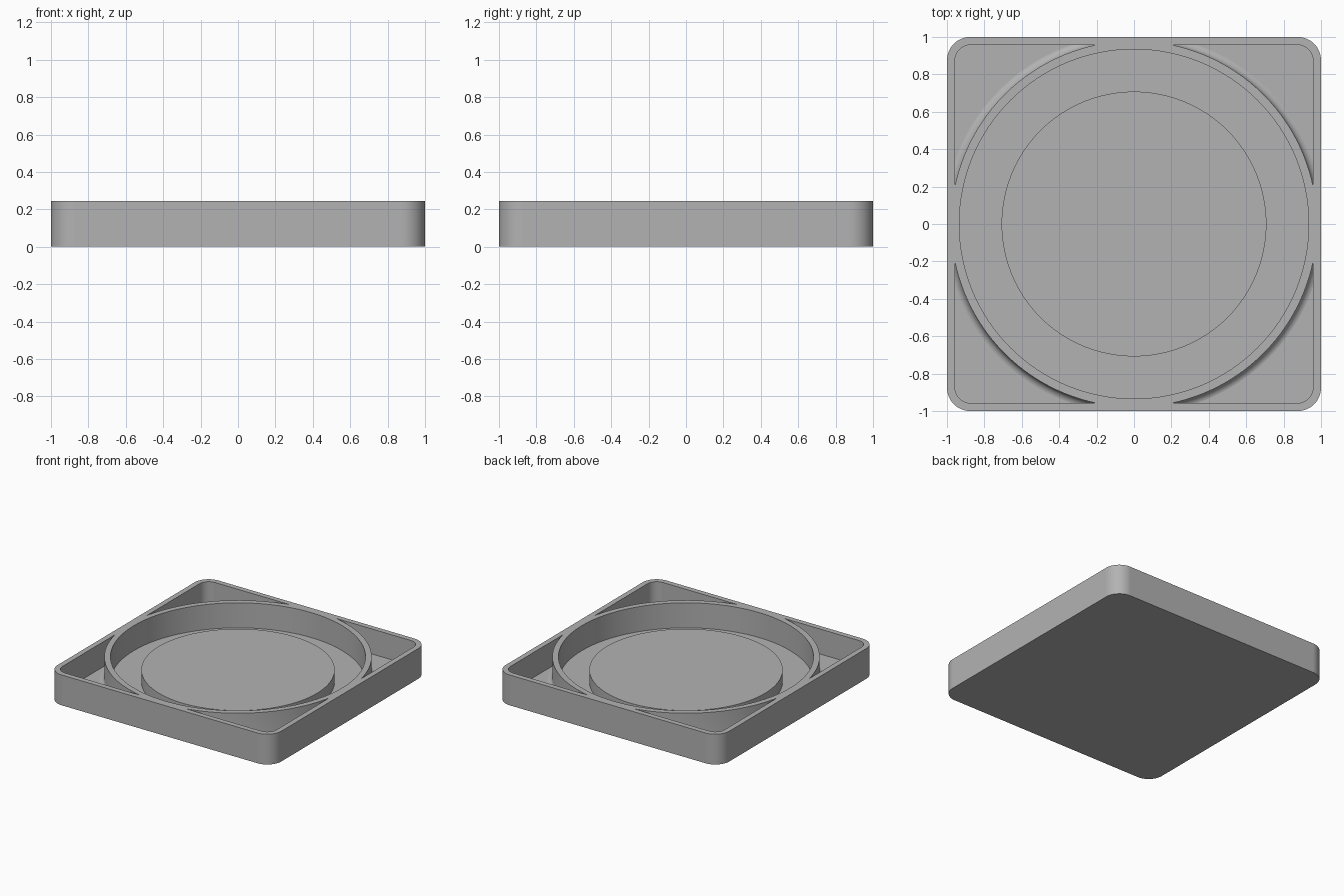
import bpy, bmesh, math

cube = bpy.data.objects.get("Cube")
if cube:
    bpy.data.objects.remove(cube, do_unlink=True)

HEIGHT, FLOOR, WALL = 0.245, 0.043, 0.043
CORNER = 0.125                        # outer corner radius
RING_OUT, RING_IN = 0.979, 0.934      # round wall
ISLAND_R, ISLAND_TOP = 0.708, 0.14    # raised centre
FILLET, ABOVE = 0.043, 0.5

gray = bpy.data.materials.new("plain gray")
gray.use_nodes = True
color = (0.45, 0.45, 0.45, 1)
gray.diffuse_color = color
gray.node_tree.nodes["Principled BSDF"].inputs["Base Color"].default_value = color


def finish(name, bm):
    bmesh.ops.recalc_face_normals(bm, faces=bm.faces)
    mesh = bpy.data.meshes.new(name)
    bm.to_mesh(mesh)
    bm.free()
    mesh.materials.append(gray)
    obj = bpy.data.objects.new(name, mesh)
    bpy.context.collection.objects.link(obj)
    return obj


def rounded_slab(name, half, radius, z0, z1, steps=16):
    """Square slab with rounded vertical corners."""
    bm = bmesh.new()
    ring = []
    for q in range(4):
        mid = math.radians(45 + 90 * q)
        cx = math.copysign(half - radius, math.cos(mid))
        cy = math.copysign(half - radius, math.sin(mid))
        for i in range(steps + 1):
            a = math.radians(90) * (q + i / steps)
            ring.append(bm.verts.new((cx + radius * math.cos(a), cy + radius * math.sin(a), z0)))
    face = bm.faces.new(ring)
    top = bmesh.ops.extrude_face_region(bm, geom=[face])
    verts = [g for g in top["geom"] if isinstance(g, bmesh.types.BMVert)]
    bmesh.ops.translate(bm, verts=verts, vec=(0, 0, z1 - z0))
    return finish(name, bm)


def lathe(name, profile, sides=128):
    """Spin an (r, z) profile that starts and ends off the axis into a capped solid."""
    bm = bmesh.new()
    rings = []
    for r, z in profile:
        angles = [2 * math.pi * i / sides for i in range(sides)]
        rings.append([bm.verts.new((r * math.cos(a), r * math.sin(a), z)) for a in angles])
    for low, high in zip(rings, rings[1:]):
        for i in range(sides):
            j = (i + 1) % sides
            bm.faces.new((low[i], low[j], high[j], high[i]))
    bm.faces.new(rings[0])
    bm.faces.new(rings[-1])
    return finish(name, bm)


def subtract(target, cutter):
    mod = target.modifiers.new("cut", "BOOLEAN")
    mod.operation, mod.solver, mod.object = "DIFFERENCE", "EXACT", cutter
    bpy.ops.object.select_all(action="DESELECT")
    bpy.context.view_layer.objects.active = target
    target.select_set(True)
    bpy.ops.object.modifier_apply(modifier=mod.name)
    bpy.data.objects.remove(cutter, do_unlink=True)


# Outer block
tray = rounded_slab("square_tray", 1, CORNER, 0, HEIGHT)

# Corner pockets: the inner square minus a round core with a flared foot
pockets = rounded_slab("pocket_cutter", 1 - WALL, CORNER - WALL, FLOOR, ABOVE)
foot = RING_OUT + FILLET
profile = [(foot, -0.1)]
for i in range(11):
    a = math.radians(270 - 9 * i)
    profile.append((foot + FILLET * math.cos(a), FLOOR - 0.0005 + FILLET * (1 + math.sin(a))))
profile.append((RING_OUT, ABOVE + 0.1))
subtract(pockets, lathe("core_cutter", profile))
subtract(tray, pockets)

# Round well that leaves the raised centre disc standing
subtract(tray, lathe("well_cutter", [
    (ISLAND_R, ISLAND_TOP), (ISLAND_R, FLOOR), (RING_IN, FLOOR), (RING_IN, ABOVE)]))

# Smooth the curved walls, keep the level and straight faces flat
bpy.ops.object.shade_smooth_by_angle(angle=math.radians(30))
for poly in tray.data.polygons:
    if max(abs(c) for c in poly.normal) > 0.9999:
        poly.use_smooth = False
